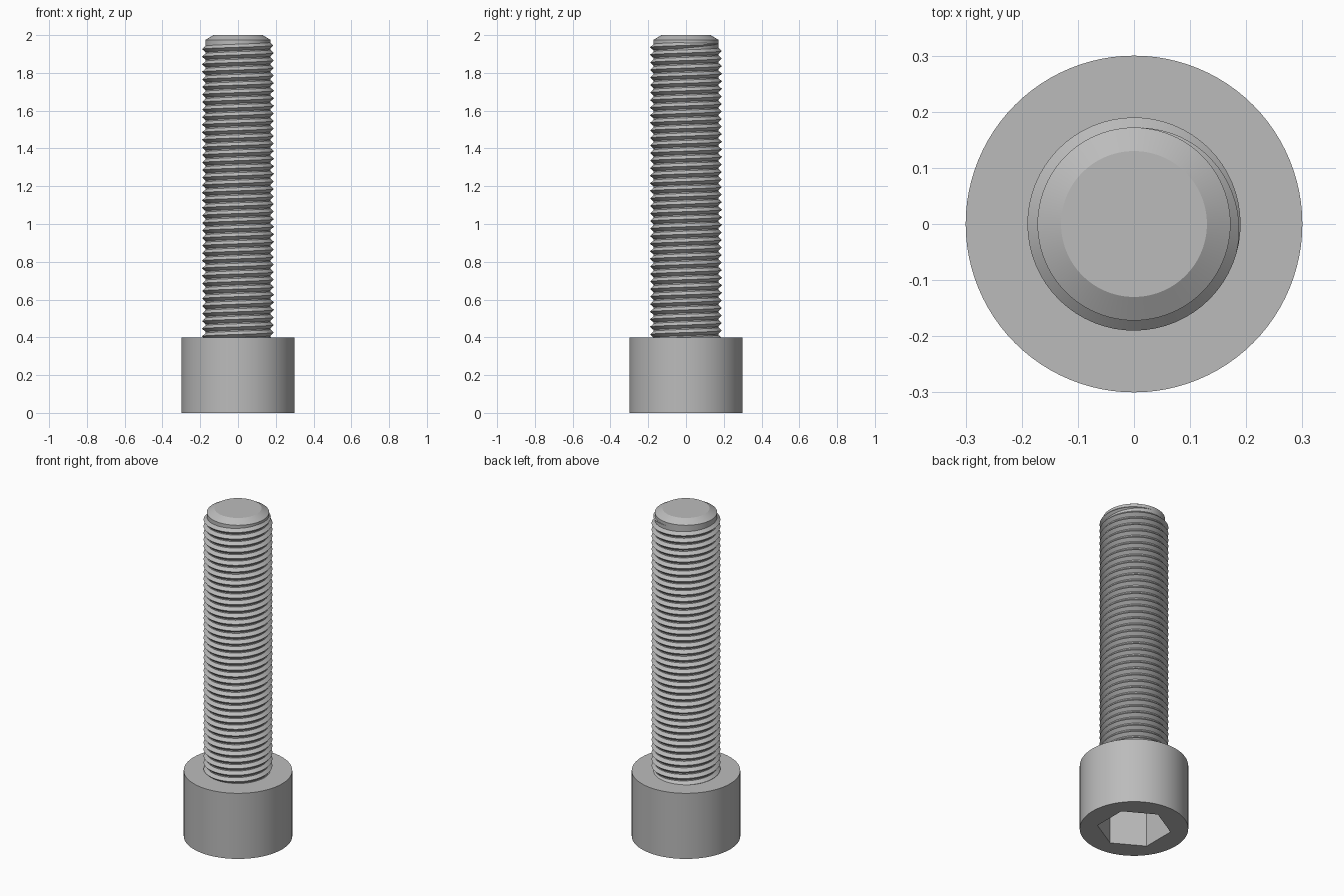
import bpy, bmesh
from math import cos, sin, pi, radians

if "Cube" in bpy.data.objects:
    bpy.data.objects.remove(bpy.data.objects["Cube"], do_unlink=True)

HEAD_R, HEAD_H = 0.30, 0.40
CORE_R, CREST_R, TIP_R = 0.172, 0.19, 0.13
SOCKET_R, SOCKET_D = 0.205, 0.25
TOP, CHAMFER = 2.0, 0.025
PITCH, STEPS = 0.04, 64

steel = bpy.data.materials.new("grey steel")
steel.use_nodes = True
grey = (0.5, 0.5, 0.5, 1)
steel.diffuse_color = grey
steel.node_tree.nodes["Principled BSDF"].inputs["Base Color"].default_value = grey


def make_object(name, bm):
    bmesh.ops.recalc_face_normals(bm, faces=bm.faces)
    mesh = bpy.data.meshes.new(name)
    bm.to_mesh(mesh)
    bm.free()
    mesh.materials.append(steel)
    obj = bpy.data.objects.new(name, mesh)
    bpy.context.collection.objects.link(obj)
    return obj


def smooth(obj):
    bpy.ops.object.select_all(action="DESELECT")
    obj.select_set(True)
    bpy.context.view_layer.objects.active = obj
    bpy.ops.object.shade_smooth_by_angle(angle=radians(25))


def prism(name, rings, sides, turn=0):
    """Solid from stacked (radius, z) rings with flat end caps."""
    bm = bmesh.new()
    loops = []
    for r, z in rings:
        angles = [turn + 2 * pi * i / sides for i in range(sides)]
        loops.append([bm.verts.new((r * cos(a), r * sin(a), z)) for a in angles])
    for low, high in zip(loops, loops[1:]):
        for i in range(sides):
            j = (i + 1) % sides
            bm.faces.new((low[i], low[j], high[j], high[i]))
    bm.faces.new(loops[0])
    bm.faces.new(loops[-1])
    return make_object(name, bm)


# Cylindrical head with a hexagonal socket cut into its underside
head = prism("head", [(HEAD_R, 0), (HEAD_R, HEAD_H)], 96)
cutter = prism("socket_cutter", [(SOCKET_R, -0.1), (SOCKET_R, SOCKET_D)], 6, pi / 2)
cutter.hide_render = True
cut = head.modifiers.new("socket", "BOOLEAN")
cut.operation = "DIFFERENCE"
cut.solver = "EXACT"
cut.object = cutter
bpy.context.view_layer.objects.active = head
bpy.ops.object.modifier_apply(modifier=cut.name)
bpy.data.objects.remove(cutter, do_unlink=True)
smooth(head)

# Shank core with a chamfered tip
shank = prism("shank", [(CORE_R, HEAD_H - 0.02), (CORE_R, TOP - CHAMFER), (TIP_R, TOP)], 96)
smooth(shank)

# Right-handed thread: a V ridge swept up a helix, fading out near the tip
bm = bmesh.new()
end_angle, end_z = radians(85), TOP - CHAMFER - PITCH / 2
count = int((end_z - HEAD_H + PITCH / 2) / PITCH * STEPS)
fade = STEPS * 0.28
previous = None
for k in range(count + 1):
    a = end_angle - 2 * pi * k / STEPS
    z = end_z - PITCH * k / STEPS
    size = max(min(1, k / fade), 0.02)
    half = PITCH * 0.44 * size
    crest = CORE_R + (CREST_R - CORE_R) * size
    section = [(CORE_R - 0.001, z - half), (crest, z), (CORE_R - 0.001, z + half)]
    row = [bm.verts.new((r * cos(a), r * sin(a), h)) for r, h in section]
    if previous:
        for i in range(3):
            j = (i + 1) % 3
            bm.faces.new((previous[i], previous[j], row[j], row[i]))
    else:
        bm.faces.new(row)
    previous = row
bm.faces.new(previous)
smooth(make_object("thread", bm))
